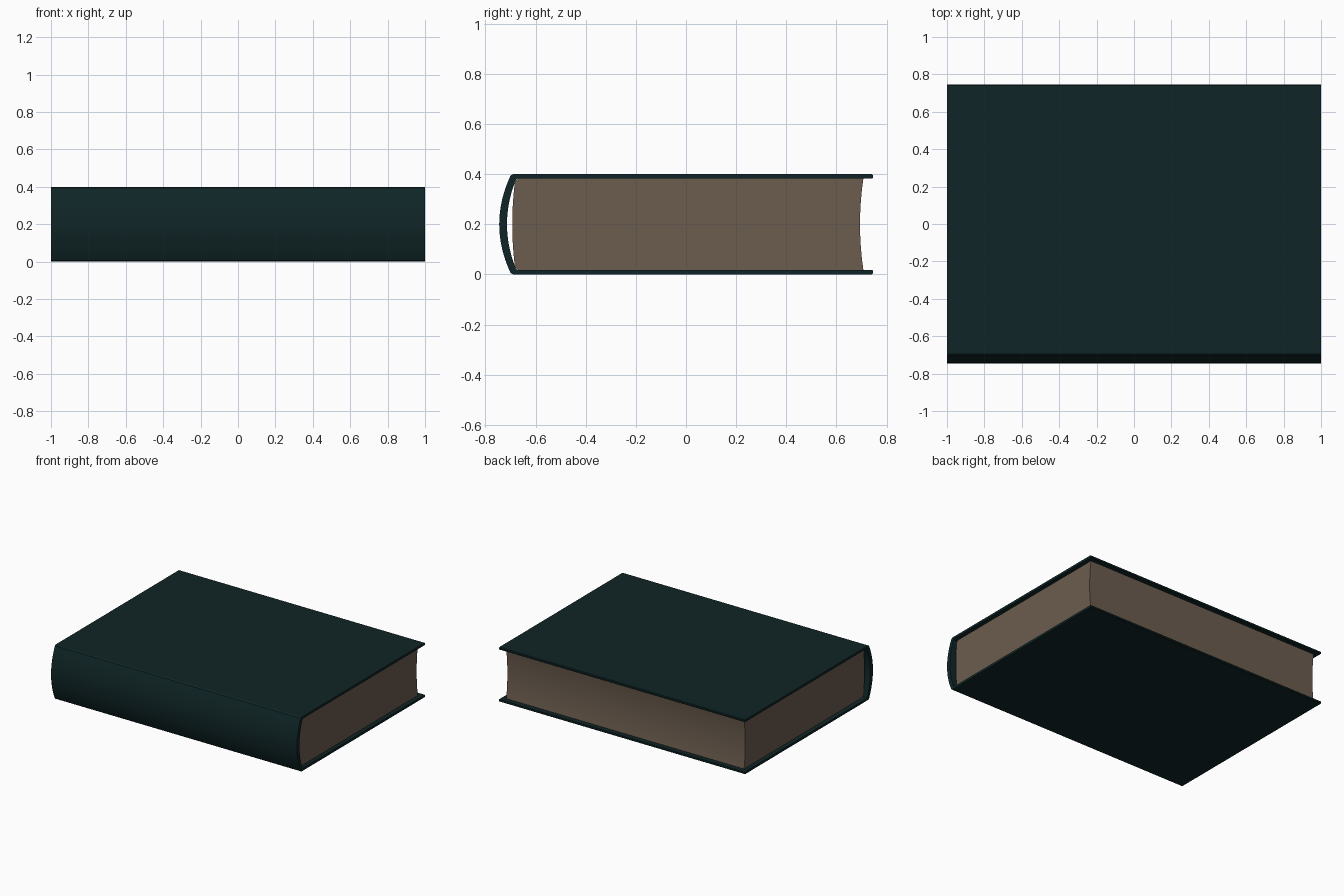
import bpy, bmesh, math

if "Cube" in bpy.data.objects:
    bpy.data.objects.remove(bpy.data.objects["Cube"])


def material(name, rgb):
    m = bpy.data.materials.new(name)
    m.diffuse_color = (*rgb, 1.0)
    m.use_nodes = True
    m.node_tree.nodes["Principled BSDF"].inputs["Base Color"].default_value = m.diffuse_color
    return m


def bow(y_mid, y_end, z0, z1, n):
    """Shallow curve from z0 to z1, at y_mid half way and y_end at the ends."""
    pts = []
    for i in range(n + 1):
        t = 2 * i / n - 1
        pts.append((y_mid + (y_end - y_mid) * t * t, z0 + (z1 - z0) * i / n))
    return pts


def extrude_profile(name, outline, half, mat):
    """Extrude a closed y-z outline along x from -half to half."""
    bm = bmesh.new()
    face = bm.faces.new([bm.verts.new((-half, y, z)) for y, z in outline])
    ext = bmesh.ops.extrude_face_region(bm, geom=[face], use_keep_orig=True)
    moved = [v for v in ext["geom"] if isinstance(v, bmesh.types.BMVert)]
    bmesh.ops.translate(bm, verts=moved, vec=(2 * half, 0, 0))
    bmesh.ops.recalc_face_normals(bm, faces=bm.faces[:])
    mesh = bpy.data.meshes.new(name)
    bm.to_mesh(mesh)
    bm.free()
    mesh.materials.append(mat)
    obj = bpy.data.objects.new(name, mesh)
    bpy.context.collection.objects.link(obj)
    bpy.ops.object.select_all(action='DESELECT')
    obj.select_set(True)
    bpy.context.view_layer.objects.active = obj
    bpy.ops.object.shade_smooth_by_angle(angle=math.radians(30))
    return obj


cover_mat = material("dark teal cover", (0.0050, 0.0185, 0.0200))
page_mat = material("tan paper", (0.150, 0.110, 0.078))

H, T = 0.40, 0.017      # book height, board thickness

# Cover: two boards joined by a bowed, hollow spine
outer = bow(-0.745, -0.700, 0.006, H - 0.006, 16)
inner = bow(-0.714, -0.678, T + 0.004, H - T - 0.004, 16)
top_edge = [(-0.690, H), (0.741, H), (0.745, H - 0.004),
            (0.745, H - T + 0.002), (0.743, H - T), (-0.668, H - T)]
bottom_edge = [(y, H - z) for y, z in reversed(top_edge)]
extrude_profile("cover", outer + top_edge + inner[::-1] + bottom_edge, 1.0, cover_mat)

# Page block: rounded back, hollow fore edge, set in at head and tail
z0, z1 = T - 0.002, H - T + 0.002
back = bow(-0.693, -0.682, z0 + 0.012, z1 - 0.012, 12)
fore = bow(0.694, 0.708, z0, z1, 12)
extrude_profile("pages", back + [(-0.665, z1)] + fore[::-1] + [(-0.665, z0)], 0.968, page_mat)
